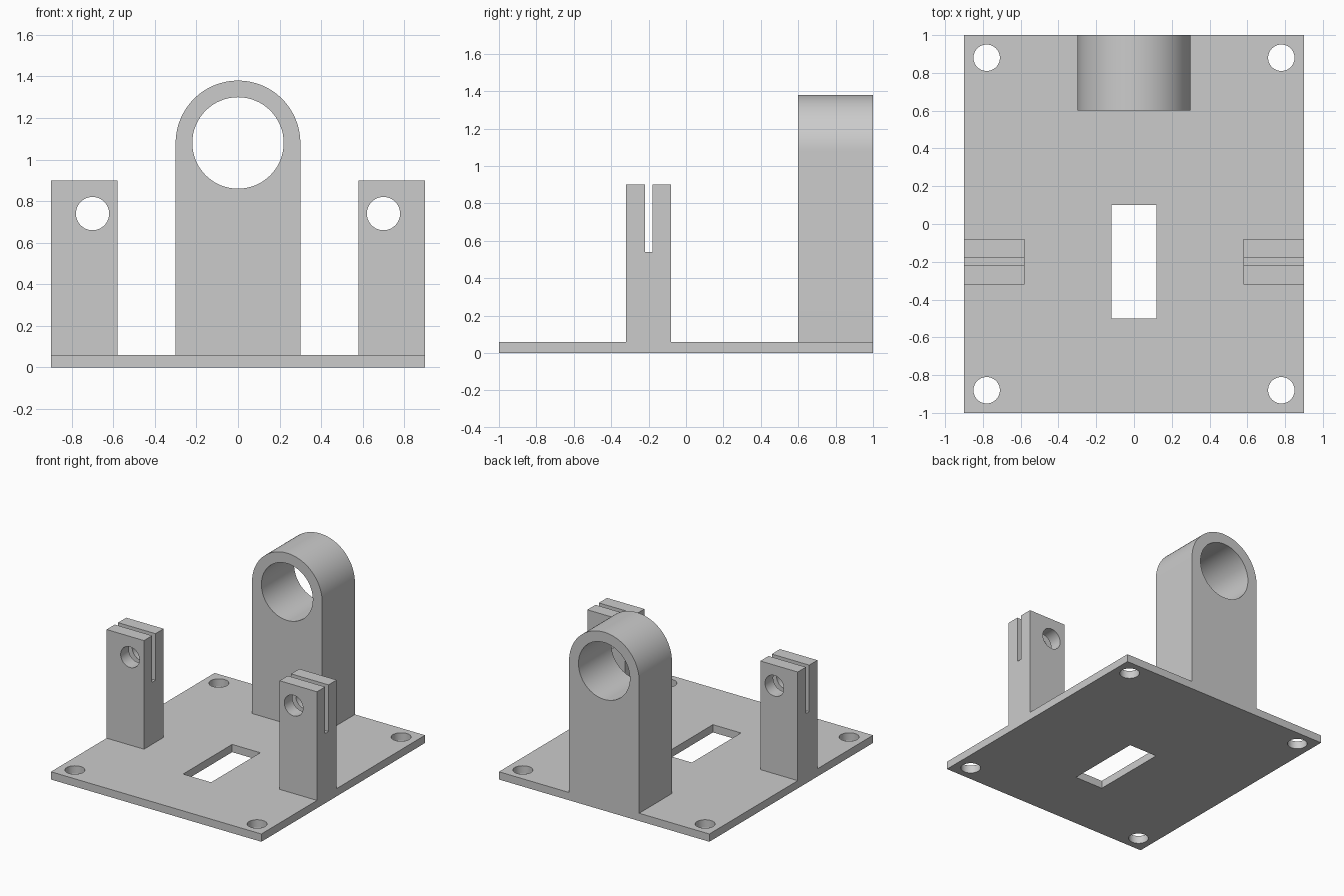
import bpy
import bmesh
from math import cos, sin, pi
from mathutils import Matrix, Vector

cube = bpy.data.objects.get("Cube")
if cube:
    bpy.data.objects.remove(cube, do_unlink=True)

grey = bpy.data.materials.new("plain grey")
grey.use_nodes = True
colour = (0.6, 0.6, 0.6, 1)
grey.diffuse_color = colour
grey.node_tree.nodes["Principled BSDF"].inputs["Base Color"].default_value = colour

X, Y, Z = Vector((1, 0, 0)), Vector((0, 1, 0)), Vector((0, 0, 1))


def arc(cx, cy, r, start=0, end=2 * pi, steps=64):
    """Points along an arc; a full circle leaves out the repeated end."""
    count = steps if end - start >= 2 * pi else steps + 1
    angles = [start + (end - start) * i / steps for i in range(count)]
    return [(cx + r * cos(a), cy + r * sin(a)) for a in angles]


def rect(x0, x1, y0, y1):
    return [(x0, y0), (x1, y0), (x1, y1), (x0, y1)]


def extrude(name, loops, low, high, across, up, along):
    """Solid from an outline with holes, spanning low to high on one axis."""
    curve = bpy.data.curves.new(name, "CURVE")
    curve.dimensions = "2D"
    curve.fill_mode = "BOTH"
    curve.extrude = (high - low) / 2
    for loop in loops:
        spline = curve.splines.new("POLY")
        spline.points.add(len(loop) - 1)
        for point, (a, b) in zip(spline.points, loop):
            point.co = (a, b, 0, 1)
        spline.use_cyclic_u = True
    obj = bpy.data.objects.new(name, curve)
    bpy.context.collection.objects.link(obj)
    bpy.ops.object.select_all(action="DESELECT")
    obj.select_set(True)
    bpy.context.view_layer.objects.active = obj
    bpy.ops.object.convert(target="MESH")
    obj = bpy.context.object

    # Turn the profile into place and weld the caps to the walls
    frame = Matrix((across, up, along)).transposed().to_4x4()
    frame.translation = along * (low + high) / 2
    bm = bmesh.new()
    bm.from_mesh(obj.data)
    bm.transform(frame)
    bmesh.ops.remove_doubles(bm, verts=bm.verts, dist=0.0001)
    bmesh.ops.dissolve_limit(bm, angle_limit=0.01, verts=bm.verts, edges=bm.edges)
    bmesh.ops.recalc_face_normals(bm, faces=bm.faces)
    bm.to_mesh(obj.data)
    bm.free()
    obj.data.materials.clear()
    obj.data.materials.append(grey)
    return obj


def smooth(obj):
    bpy.ops.object.select_all(action="DESELECT")
    obj.select_set(True)
    bpy.context.view_layer.objects.active = obj
    bpy.ops.object.shade_smooth_by_angle(angle=pi / 6)


thickness = 0.06

# Base plate with corner screw holes and a central window
plate_loops = [rect(-0.9, 0.9, -1, 1), rect(-0.12, 0.12, -0.5, 0.1)]
plate_loops += [arc(x, y, 0.07, steps=48) for x in (-0.78, 0.78) for y in (-0.88, 0.88)]
smooth(extrude("base_plate", plate_loops, 0, thickness, X, Y, Z))

# Round-topped bearing block at the back
block = [(-0.3, thickness), (0.3, thickness)] + arc(0, 1.08, 0.3, 0, pi)
smooth(extrude("bearing_block", [block, arc(0, 1.08, 0.22)], 0.6, 1, X, Z, Y))

# Slotted side posts, each drilled from front to back
slotted = [(-0.32, thickness), (-0.08, thickness), (-0.08, 0.9), (-0.18, 0.9),
           (-0.18, 0.54), (-0.22, 0.54), (-0.22, 0.9), (-0.32, 0.9)]
for side, sign in (("left", 1), ("right", -1)):
    low, high = sorted((sign * 0.58, sign * 0.9))
    post = extrude(side + "_slotted_post", [slotted], low, high, Y, Z, X)
    drill = extrude("drill", [arc(sign * 0.7, 0.74, 0.08, steps=48)], -0.5, 0.1, X, Z, Y)
    drill.hide_render = True
    cut = post.modifiers.new("drilled hole", "BOOLEAN")
    cut.operation = "DIFFERENCE"
    cut.solver = "EXACT"
    cut.object = drill
    bpy.context.view_layer.objects.active = post
    bpy.ops.object.modifier_apply(modifier=cut.name)
    bpy.data.objects.remove(drill, do_unlink=True)
    smooth(post)
